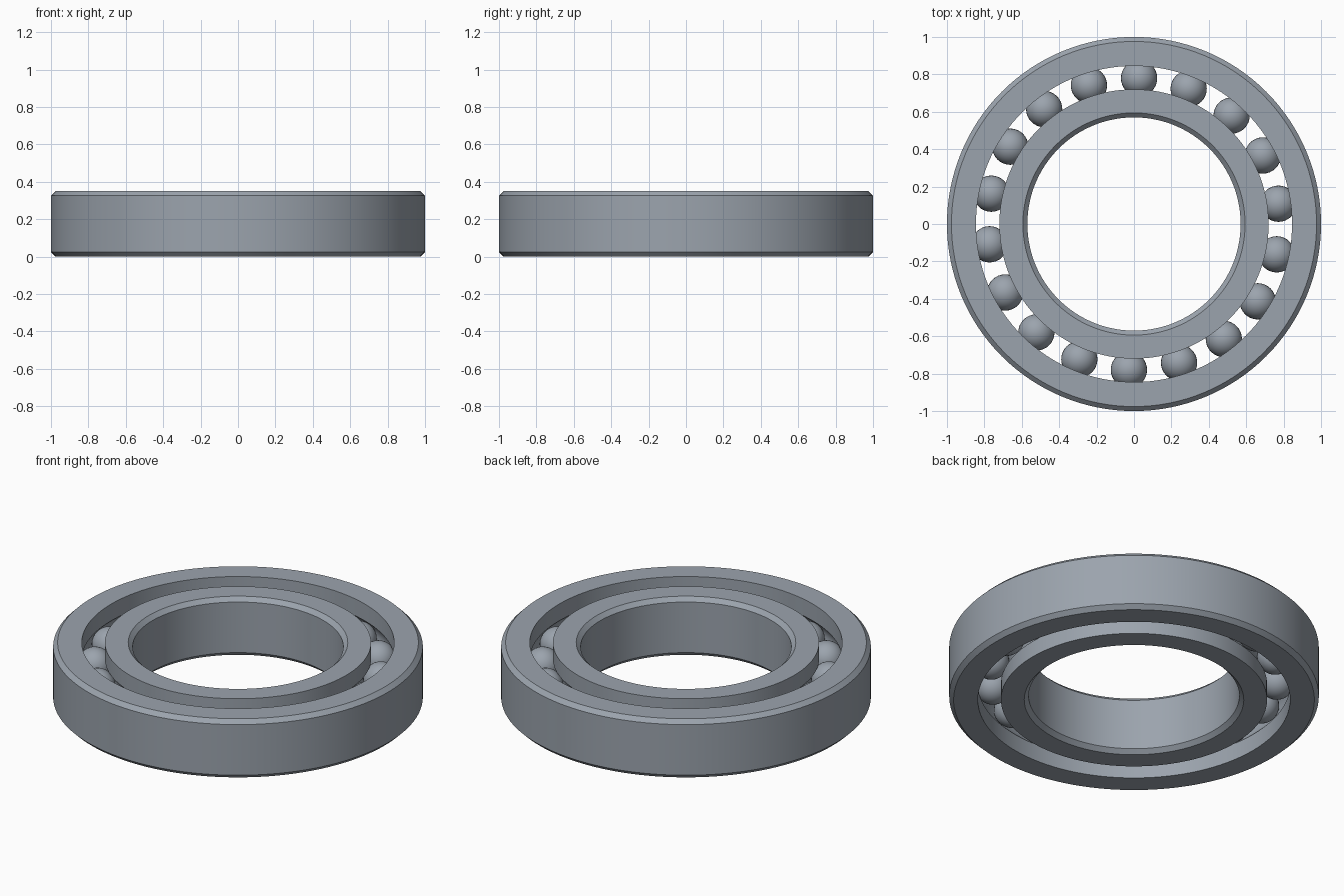
import bpy
import math

HEIGHT = 0.35
MID = HEIGHT / 2
PITCH = 0.78        # radius of the circle of balls
BALL_R = 0.097
BALLS = 18
CHAMFER = 0.024
SEGMENTS = 128

cube = bpy.data.objects.get("Cube")
if cube:
    bpy.data.objects.remove(cube, do_unlink=True)

steel = bpy.data.materials.new("blue grey steel")
steel.use_nodes = True
colour = (0.33, 0.37, 0.42, 1)
steel.diffuse_color = colour
steel.node_tree.nodes["Principled BSDF"].inputs["Base Color"].default_value = colour


def finish(obj, angle):
    """Give the active object its material and smooth shading."""
    obj.data.materials.append(steel)
    bpy.ops.object.select_all(action='DESELECT')
    obj.select_set(True)
    bpy.context.view_layer.objects.active = obj
    bpy.ops.object.shade_smooth_by_angle(angle=math.radians(angle))


def race_profile(wall, plain, steps=16):
    """Closed (radius, z) section: a grooved wall facing the balls, a chamfered plain wall."""
    side = 1 if plain > wall else -1
    groove_r = BALL_R + 0.002
    half = math.acos(abs(wall - PITCH) / groove_r)
    points = [(wall, 0)]
    for i in range(steps + 1):
        a = -half + 2 * half * i / steps
        points.append((PITCH + side * groove_r * math.cos(a), MID + groove_r * math.sin(a)))
    points += [(wall, HEIGHT),
               (plain - side * CHAMFER, HEIGHT), (plain, HEIGHT - CHAMFER),
               (plain, CHAMFER), (plain - side * CHAMFER, 0)]
    # Keep the section winding the same for both rings so normals face out
    return points if side < 0 else points[::-1]


def lathe(name, profile):
    """Revolve a closed section around the z axis."""
    n = len(profile)
    verts, faces = [], []
    for s in range(SEGMENTS):
        a = math.tau * s / SEGMENTS
        verts += [(r * math.cos(a), r * math.sin(a), z) for r, z in profile]
        t = (s + 1) % SEGMENTS
        for i in range(n):
            j = (i + 1) % n
            faces.append((s * n + i, t * n + i, t * n + j, s * n + j))
    mesh = bpy.data.meshes.new(name)
    mesh.from_pydata(verts, [], faces)
    obj = bpy.data.objects.new(name, mesh)
    bpy.context.collection.objects.link(obj)
    finish(obj, 25)


# Rings
lathe("outer_ring", race_profile(0.845, 1.0))
lathe("inner_ring", race_profile(0.72, 0.57))

# Balls
for k in range(BALLS):
    a = math.radians(8) + math.tau * k / BALLS
    bpy.ops.mesh.primitive_uv_sphere_add(
        segments=32, ring_count=16, radius=BALL_R,
        location=(PITCH * math.cos(a), PITCH * math.sin(a), MID))
    ball = bpy.context.object
    ball.name = f"ball_{k + 1}"
    finish(ball, 60)
